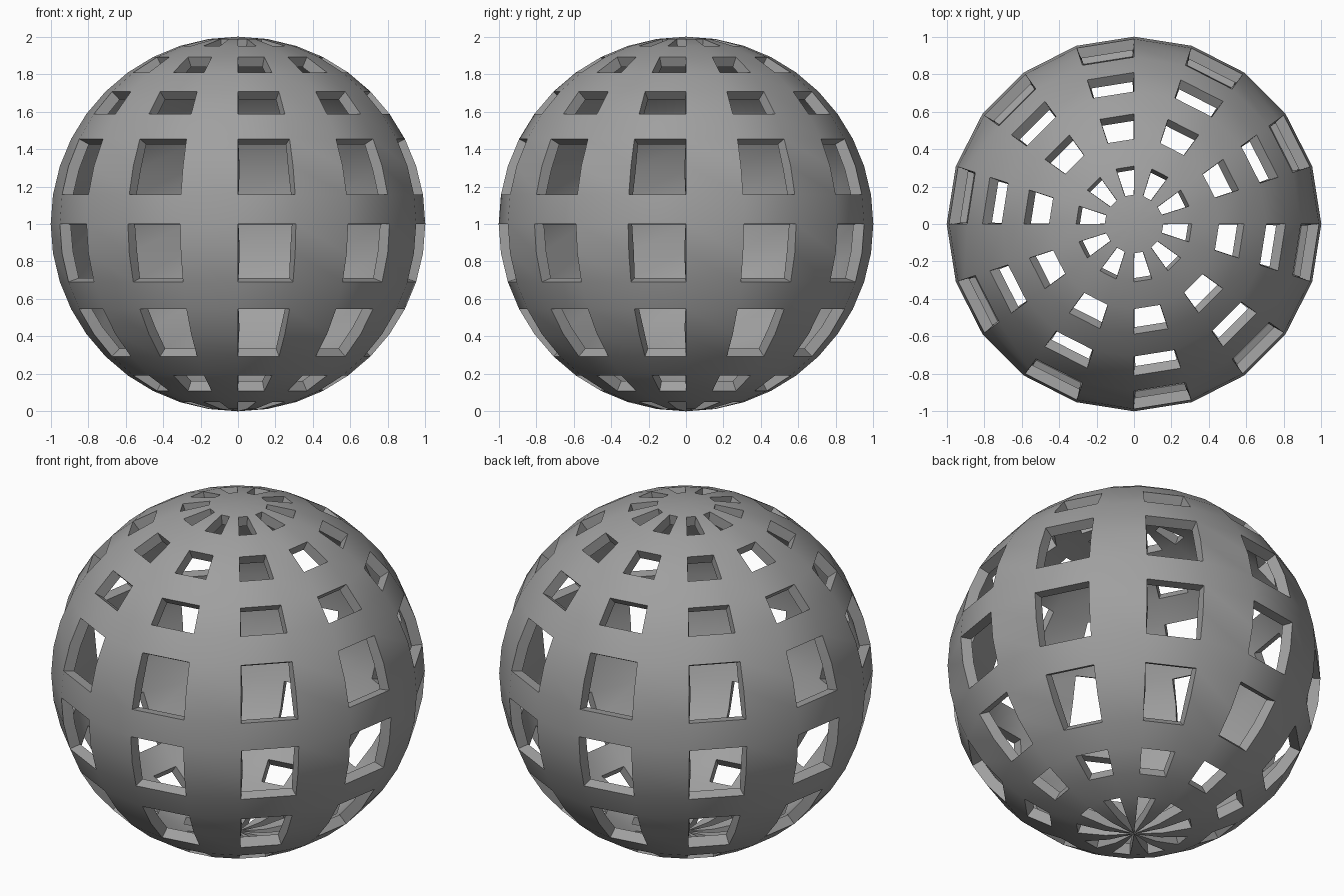
import bpy, bmesh, math

cube = bpy.data.objects.get("Cube")
if cube:
    bpy.data.objects.remove(cube, do_unlink=True)

SIDES = 20                   # segments around and rings from pole to pole
WALL = 0.06
# Ring bands, counted from the equator, that hold windows
WINDOW_BANDS = {8, 6, 4, 2, 1, -1, -2, -4, -5, -7, -9, -10}

# Grey material
grey = bpy.data.materials.new("grey")
grey.use_nodes = True
colour = (0.35, 0.35, 0.35, 1)
grey.diffuse_color = colour
grey.node_tree.nodes["Principled BSDF"].inputs["Base Color"].default_value = colour

# Sphere skin, with windows opened in every second column
bm = bmesh.new()
bmesh.ops.create_uvsphere(bm, u_segments=SIDES, v_segments=SIDES, radius=1)


def is_window(face):
    c = face.calc_center_median()
    turn = math.atan2(c.x, -c.y) / math.tau * SIDES
    rise = math.atan2(c.z, math.hypot(c.x, c.y)) / math.pi * SIDES
    return math.floor(turn) % 2 == 0 and math.floor(rise) in WINDOW_BANDS


windows = [f for f in bm.faces if is_window(f)]
bmesh.ops.delete(bm, geom=windows, context='FACES')
bmesh.ops.translate(bm, verts=bm.verts, vec=(0, 0, 1))

mesh = bpy.data.meshes.new("windowed_sphere")
bm.to_mesh(mesh)
bm.free()
mesh.materials.append(grey)
sphere = bpy.data.objects.new("windowed_sphere", mesh)
bpy.context.collection.objects.link(sphere)

# Wall thickness, inward from the skin
bpy.ops.object.select_all(action='DESELECT')
sphere.select_set(True)
bpy.context.view_layer.objects.active = sphere
solid = sphere.modifiers.new("wall", 'SOLIDIFY')
solid.thickness = WALL
solid.offset = -1
bpy.ops.object.modifier_apply(modifier=solid.name)

# Smooth shell, sharp window edges
bpy.ops.object.shade_smooth_by_angle(angle=math.radians(35))
